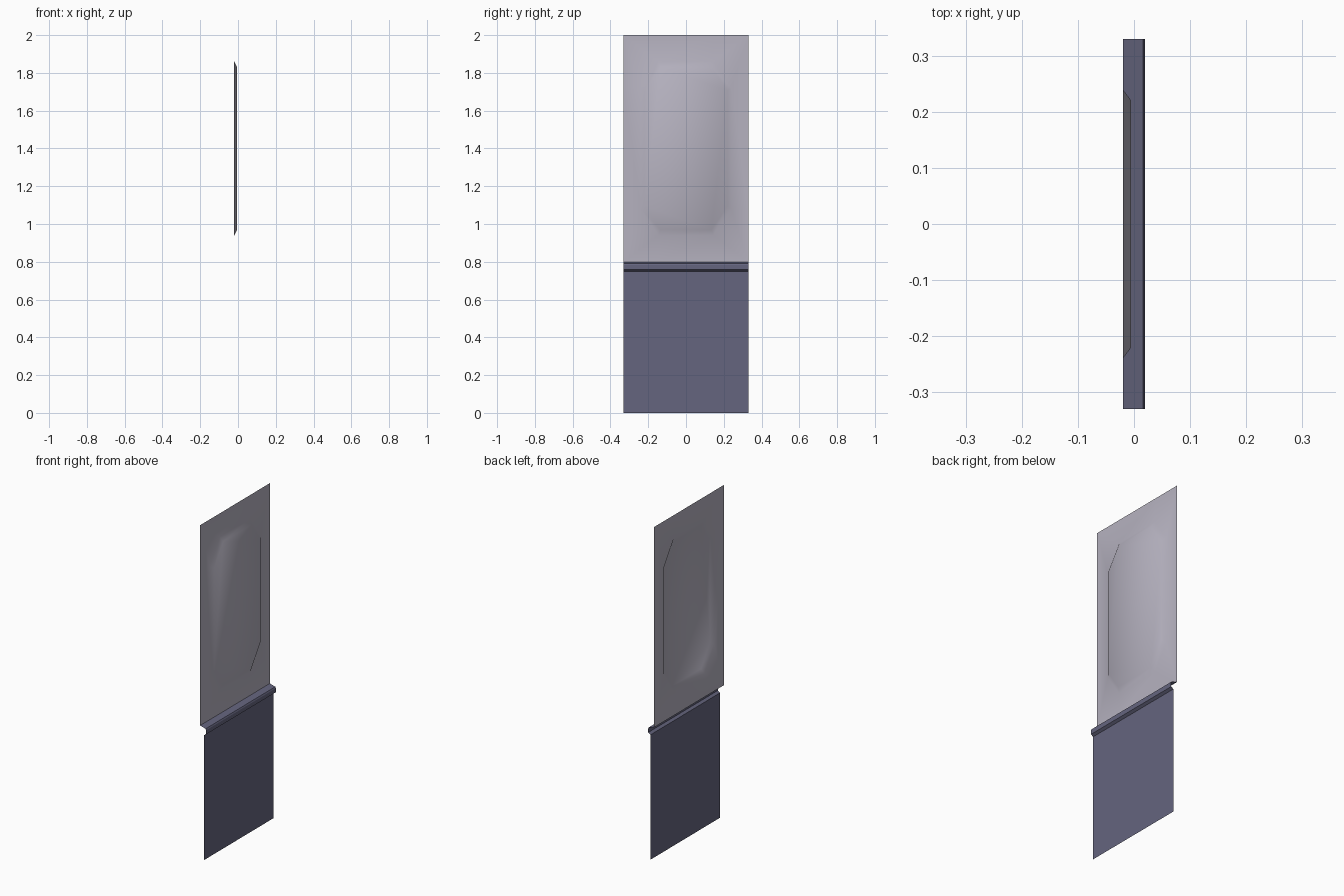
import bpy, bmesh

if "Cube" in bpy.data.objects:
    bpy.data.objects.remove(bpy.data.objects["Cube"])

HALF = 0.33      # half width of the wall along y


def material(name, rgb):
    m = bpy.data.materials.new(name)
    m.diffuse_color = (*rgb, 1)
    m.use_nodes = True
    m.node_tree.nodes["Principled BSDF"].inputs["Base Color"].default_value = m.diffuse_color
    return m


paint = material("mauve_paint", (0.47, 0.45, 0.53))
navy = material("dark_blue", (0.13, 0.13, 0.21))


def finish(name, bm, mat, smooth):
    mesh = bpy.data.meshes.new(name)
    bm.to_mesh(mesh)
    bm.free()
    mesh.materials.append(mat)
    for p in mesh.polygons:
        p.use_smooth = smooth
    ob = bpy.data.objects.new(name, mesh)
    bpy.context.collection.objects.link(ob)
    return ob


def strip(name, profile, mat):
    """Open sheet: an (x, z) profile swept along y, facing +x."""
    bm = bmesh.new()
    rows = [[bm.verts.new((x, y, z)) for y in (-HALF, HALF)] for x, z in profile]
    for a, b in zip(rows, rows[1:]):
        bm.faces.new((b[0], b[1], a[1], a[0]))
    bmesh.ops.recalc_face_normals(bm, faces=bm.faces)
    if sum(f.normal.x for f in bm.faces) < 0:
        bmesh.ops.reverse_faces(bm, faces=bm.faces)
    return finish(name, bm, mat, False)


def octagon(bm, x, hy, hz, cy, cz, mid=1.40):
    """Eight points: straight sides at hy / hz, corners cut at cy / cz."""
    pts = [(hy, -cz), (hy, cz), (cy, hz), (-cy, hz),
           (-hy, cz), (-hy, -cz), (-cy, -hz), (cy, -hz)]
    return [bm.verts.new((x, y, mid + z)) for y, z in pts]


# Upper wall sheet with a raised octagonal field
bm = bmesh.new()
outer = octagon(bm, -0.02, 0.24, 0.46, 0.145, 0.32)
inner = octagon(bm, -0.005, 0.22, 0.43, 0.135, 0.305)
rim = octagon(bm, -0.02, HALF, 0.60, 0.145, 0.32)
corner = [bm.verts.new((-0.02, y * HALF, 1.40 + z * 0.60))
          for y, z in ((1, 1), (-1, 1), (-1, -1), (1, -1))]
for i in range(8):
    j = (i + 1) % 8
    bm.faces.new((outer[i], outer[j], inner[j], inner[i]))
    if i % 2 == 0:
        bm.faces.new((rim[i], rim[j], outer[j], outer[i]))
    else:
        bm.faces.new((rim[i], corner[i // 2], rim[j], outer[j], outer[i]))
bm.faces.new(inner)
finish("upper_wall_panel", bm, paint, True)

# Chair rail moulding between the two wall halves
strip("chair_rail", [(-0.02, 0.80), (0.016, 0.79), (0.02, 0.782),
                     (0.02, 0.758), (0.005, 0.748)], navy)

# Lower wall sheet
strip("lower_wall_panel", [(0.005, 0.748), (0.005, 0.0)], navy)
